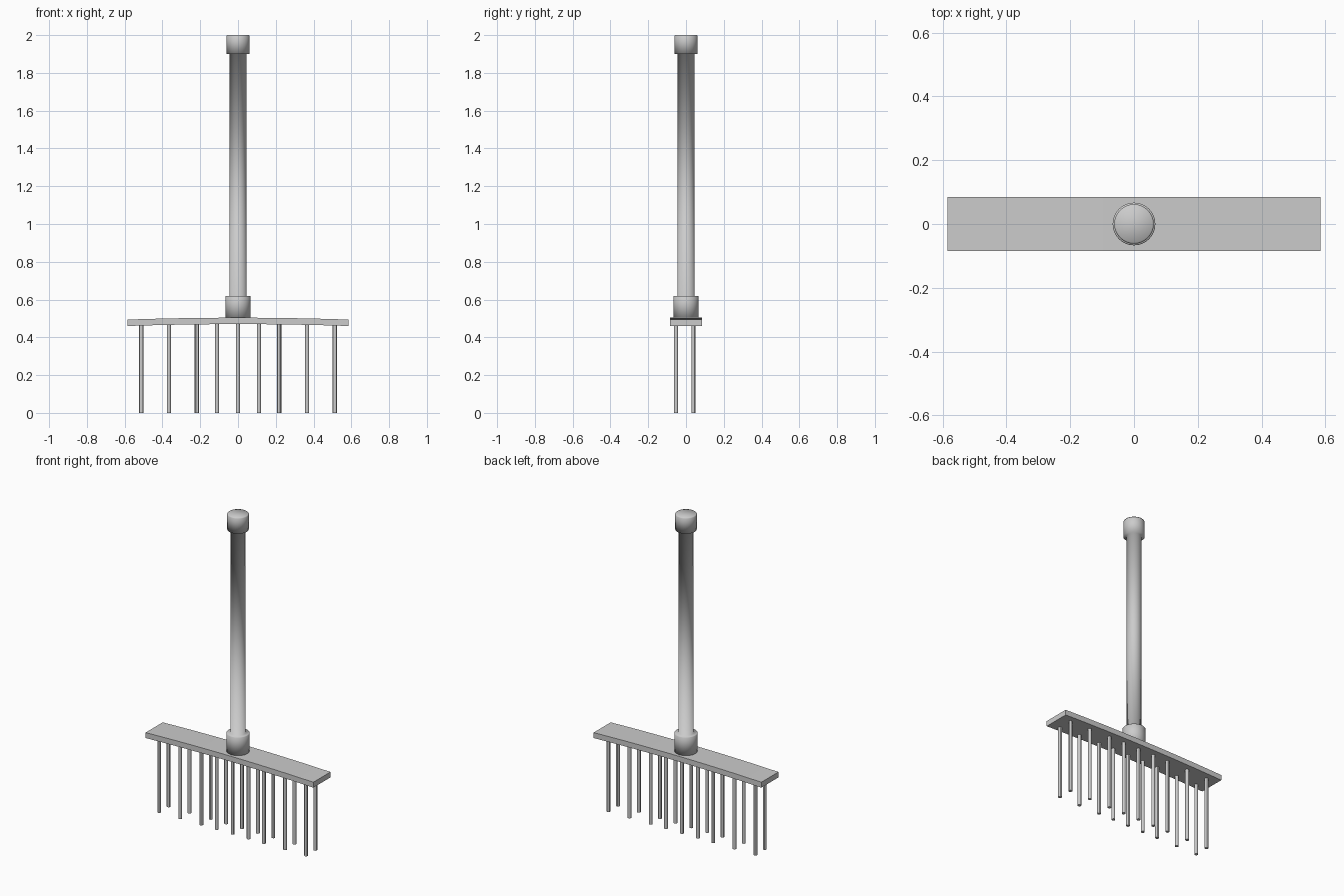
import bpy, bmesh, math

if "Cube" in bpy.data.objects:
    bpy.data.objects.remove(bpy.data.objects["Cube"])


def make_object(name, bm, smooth):
    bmesh.ops.recalc_face_normals(bm, faces=bm.faces)
    mesh = bpy.data.meshes.new(name)
    bm.to_mesh(mesh)
    bm.free()
    for p in mesh.polygons:
        p.use_smooth = smooth
    obj = bpy.data.objects.new(name, mesh)
    bpy.context.collection.objects.link(obj)
    return obj


def lathe(name, profile, sides):
    # rings of (radius, z), capped at both ends, softly shaded
    bm = bmesh.new()
    rings = []
    for r, z in profile:
        rings.append([bm.verts.new((r * math.cos(2 * math.pi * i / sides),
                                    r * math.sin(2 * math.pi * i / sides), z))
                      for i in range(sides)])
    for a, b in zip(rings, rings[1:]):
        for i in range(sides):
            j = (i + 1) % sides
            bm.faces.new((a[i], a[j], b[j], b[i]))
    bm.faces.new(rings[0])
    bm.faces.new(rings[-1])
    return make_object(name, bm, True)


def bar_drop(x):
    return -0.010 * (x / 0.585) ** 2


# Handle with lower collar and end cap
lathe("handle", [(0.067, 0.495), (0.067, 0.617), (0.064, 0.62), (0.044, 0.62),
                 (0.044, 1.90), (0.062, 1.90), (0.062, 1.995), (0.058, 2.0)], 32)

# Slightly arched head bar
bm = bmesh.new()
N = 12
sections = []
for k in range(N + 1):
    x = -0.585 + 1.17 * k / N
    sections.append([bm.verts.new((x, y, z + bar_drop(x)))
                     for y, z in ((-0.085, 0.470), (0.085, 0.470),
                                  (0.085, 0.504), (-0.085, 0.504))])
for a, b in zip(sections, sections[1:]):
    for i in range(4):
        j = (i + 1) % 4
        bm.faces.new((a[i], a[j], b[j], b[i]))
bm.faces.new(sections[0])
bm.faces.new(sections[-1])
make_object("head_bar", bm, False)

# Two rows of nine straight tines
half = (0.111, 0.218, 0.366, 0.512)
xs = sorted([0.0] + [s * x for x in half for s in (-1, 1)])
for row, y in (("front", -0.053), ("back", 0.040)):
    for n, x in enumerate(xs, 1):
        top = 0.475 + bar_drop(x)
        tine = lathe(f"{row}_tine_{n}", [(0.011, 0.0), (0.011, top)], 12)
        tine.location = (x, y, 0)
        bpy.context.view_layer.objects.active = tine
        bpy.ops.object.select_all(action='DESELECT')
        tine.select_set(True)
        bpy.ops.object.shade_smooth_by_angle()
